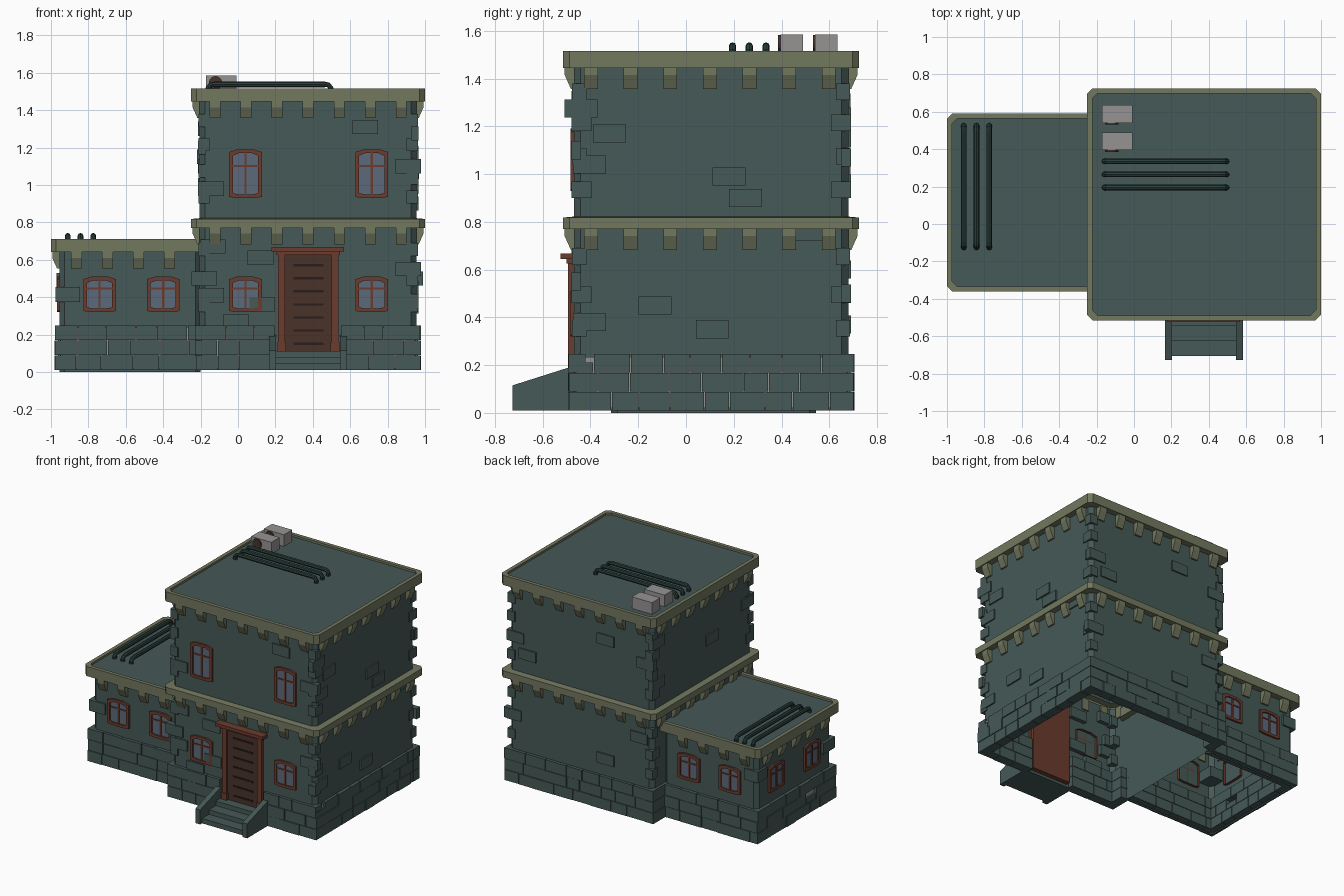
import bpy, bmesh, math, random
from mathutils import Matrix, Vector

random.seed(4)
if "Cube" in bpy.data.objects:
    bpy.data.objects.remove(bpy.data.objects["Cube"], do_unlink=True)


def material(name, *rgb):
    m = bpy.data.materials.new(name)
    m.use_nodes = True
    m.diffuse_color = (*rgb, 1)
    m.node_tree.nodes["Principled BSDF"].inputs["Base Color"].default_value = (*rgb, 1)
    return m


TEAL = material("teal_plaster", .060, .100, .095)
KHAKI = material("khaki_trim", .17, .188, .114)
BROWN = material("red_brown_wood", .147, .045, .027)
DOOR = material("dark_brown_wood", .065, .032, .023)
SLAT = material("blackish_slats", .021, .012, .010)
GLASS = material("blue_grey_glass", .107, .144, .202)
GREY = material("light_grey", .305, .288, .288)
PIPE = material("dark_green_pipe", .021, .048, .042)
MATS = [TEAL, KHAKI, BROWN, DOOR, SLAT, GLASS, GREY, PIPE]
HERE = Matrix.Identity(4)


def finish(bm, name):
    """Turn a bmesh into an object that carries only the materials it uses."""
    bmesh.ops.recalc_face_normals(bm, faces=bm.faces)
    used = sorted({f.material_index for f in bm.faces})
    for f in bm.faces:
        f.material_index = used.index(f.material_index)
    mesh = bpy.data.meshes.new(name)
    bm.to_mesh(mesh)
    bm.free()
    for i in used:
        mesh.materials.append(MATS[i])
    bpy.context.collection.objects.link(bpy.data.objects.new(name, mesh))


def loft(bm, M, loops, mats, start=None, end=None):
    """Skin equal loops of points; mats holds one material or one per band."""
    if not isinstance(mats, list):
        mats = [mats] * (len(loops) - 1)
    rings = [[bm.verts.new(M @ Vector(p)) for p in loop] for loop in loops]
    n = len(rings[0])
    for a, b, mat in zip(rings, rings[1:], mats):
        for i in range(n):
            j = (i + 1) % n
            bm.faces.new((a[i], a[j], b[j], b[i])).material_index = MATS.index(mat)
    for ring, mat in ((rings[0], start), (rings[-1], end)):
        if mat:
            bm.faces.new(ring).material_index = MATS.index(mat)


def box(bm, M, x, y, z, mat):
    loops = [[(x[0], y[0], h), (x[1], y[0], h), (x[1], y[1], h), (x[0], y[1], h)] for h in z]
    loft(bm, M, loops, mat, mat, mat)


def extrude_x(bm, M, x, profile, mat):
    loft(bm, M, [[(h, *p) for p in profile] for h in x], mat, mat, mat)


def octa(rect, grow, z, c=.028):
    """Rectangle with clipped corners."""
    x0, x1, y0, y1 = rect[0] - grow, rect[1] + grow, rect[2] - grow, rect[3] + grow
    return [(x, y, z) for x, y in ((x0 + c, y0), (x1 - c, y0), (x1, y0 + c), (x1, y1 - c),
                                   (x1 - c, y1), (x0 + c, y1), (x0, y1 - c), (x0, y0 + c))]


def frames(rect):
    """Wall frames: local x runs along the wall, local -y points outward."""
    x0, x1, y0, y1 = rect
    spots = dict(front=(0, y0, 0), right=(x1, 0, 90), back=(0, y1, 180), left=(x0, 0, -90))
    return {k: Matrix.Translation((x, y, 0)) @ Matrix.Rotation(math.radians(a), 4, "Z")
            for k, (x, y, a) in spots.items()}


TOWER = (-.205, .954, -.47, .68)
WING = (-.955, -.2, -.315, .545)
tower, wing = frames(TOWER), frames(WING)

# Wall shells, open underneath
for name, rect, z in (("tower_lower_wall", TOWER, (.01, .77)),
                      ("tower_upper_wall", TOWER, (.82, 1.445)),
                      ("wing_wall", WING, (0, .64))):
    bm = bmesh.new()
    loft(bm, HERE, [octa(rect, 0, h) for h in z], TEAL)
    finish(bm, name)

# Cornices; the roof ones have a raised rim around a sunken flat roof
for name, rect, z0, z1 in (("tower_roof", TOWER, 1.445, 1.515), ("wing_roof", WING, .64, .71)):
    bm = bmesh.new()
    loft(bm, HERE, [octa(rect, 0, z0), octa(rect, .045, z0), octa(rect, .045, z1),
                    octa(rect, .018, z1), octa(rect, .018, z1 - .015)], KHAKI, end=TEAL)
    finish(bm, name)
bm = bmesh.new()
loft(bm, HERE, [octa(TOWER, 0, .77), octa(TOWER, .045, .77), octa(TOWER, .045, .818),
                octa(TOWER, 0, .822)], KHAKI)
finish(bm, "middle_cornice")


# Corbels under the cornices
def corbels(bm, M, mid, count, top):
    profile = [(.01, top), (-.038, top), (-.038, top - .03), (-.012, top - .088), (.01, top - .088)]
    for i in range(count):
        u = mid + (i - (count - 1) / 2) * .166
        extrude_x(bm, M, (u - .029, u + .029), profile, KHAKI)


bm = bmesh.new()
for top in (.77, 1.445):
    for side, mid in (("front", .375), ("right", .1), ("back", -.375), ("left", -.1)):
        corbels(bm, tower[side], mid, 7, top)
for side, mid, count in (("front", -.615, 4), ("back", .615, 4), ("left", -.115, 5)):
    corbels(bm, wing[side], mid, count, .64)
finish(bm, "corbels")


# Rough stone courses around the foot of the walls
def stone_courses(bm, M, u0, u1):
    box(bm, M, (u0 + .03, u1 - .03), (-.008, -.002), (.02, .235), GREY)
    for row in range(3):
        z0, u = .01 + row * .08, u0
        while u < u1 - .001:
            w = random.uniform(.1, .18)
            if u1 - u - w < .06:
                w = u1 - u
            drop = .04 if random.random() < .06 else .003
            out = random.uniform(.019, .025)
            box(bm, M, (u, u + w - .004), (-out, .05), (z0, z0 + .08 - drop), TEAL)
            u += w


bm = bmesh.new()
for side, u0, u1 in (("front", -.225, .2), ("front", .55, .976), ("right", -.49, .705),
                     ("back", -.976, .225), ("left", -.705, -.55), ("left", .32, .49)):
    stone_courses(bm, tower[side], u0, u1)
finish(bm, "tower_base_stones")
bm = bmesh.new()
for side, u0, u1 in (("front", -.978, -.2), ("back", .2, .978), ("left", -.567, .337)):
    stone_courses(bm, wing[side], u0, u1)
finish(bm, "wing_base_stones")

# Single bricks showing through the plaster: centre along the wall and height
bricks = {
    "front": [(.68, 1.31), (-.145, .98), (-.145, .41), (-.18, .5), (-.135, .67), (.12, .61),
              (.13, .36), (-.01, .27), (.91, 1.1), (.91, .55)],
    "right": [(-.32, 1.17), (.18, .99), (.25, .9), (-.405, 1.04), (-.44, 1.275), (-.13, .45),
              (.11, .35), (-.405, .38), (.5, .76)],
    "back": [(-.17, 1.24), (-.8, .96), (-.9, 1.07), (-.17, .37), (-.92, .5), (.15, 1.15), (.1, .6)],
    "left": [(-.62, 1.3), (-.62, 1.0), (.41, 1.2), (0, 1.1)],
}
bm = bmesh.new()
for side, spots in bricks.items():
    for u, z in spots:
        box(bm, tower[side], (u - .069, u + .069), (-.01, .03), (z - .038, z + .038), TEAL)
box(bm, wing["front"], (-.975, -.845), (-.014, .12), (.375, .455), TEAL)
box(bm, wing["back"], (.86, .97), (-.012, .1), (.45, .53), TEAL)
finish(bm, "wall_bricks")

# Quoins poking out of the tower corners
bm = bmesh.new()
for cx in TOWER[:2]:
    for cy in TOWER[2:]:
        for i, z in enumerate((.32, .46, .62, .9, 1.04, 1.18, 1.31)):
            size = .03 + .012 * (i % 2)
            sx, sy = math.copysign(.03, .4 - cx), math.copysign(size, .1 - cy)
            mx, my = cx + sx * .75, cy + sy * .75
            box(bm, HERE, (mx - .03, mx + .03), (my - size, my + size), (z, z + .07), TEAL)
finish(bm, "corner_quoins")


# Windows with a slightly arched frame, glass and crossbars
def arch(w, z0, z1, y, rise=.014):
    h = w / 2
    return [(-h, y, z0 + .006), (-h * .6, y, z0), (h * .6, y, z0), (h, y, z0 + .006),
            (h, y, z1 - rise), (h * .5, y, z1), (-h * .5, y, z1), (-h, y, z1 - rise)]


def window(M, u, z0, z1, name):
    bm = bmesh.new()
    M = M @ Matrix.Translation((u, 0, 0))
    b = .02
    loft(bm, M, [arch(.174, z0, z1, .02), arch(.174, z0, z1, -.014),
                 arch(.174 - 2 * b, z0 + b, z1 - b, -.014),
                 arch(.174 - 2 * b, z0 + b, z1 - b, -.004)], BROWN, end=GLASS)
    box(bm, M, (-.006, .006), (-.011, 0), (z0 + b, z1 - b), BROWN)
    zc = z0 + (z1 - z0) * .66
    box(bm, M, (-.067, .067), (-.010, 0), (zc - .005, zc + .005), BROWN)
    finish(bm, name)


for u, tag in ((.04, "left"), (.715, "right")):
    window(tower["front"], u, .93, 1.19, "upper_window_" + tag)
    window(tower["front"], u, .32, .51, "lower_window_" + tag)
for side, spots in (("front", (-.74, -.4)), ("back", (.41, .74)), ("left", (-.33, .08))):
    for i, u in enumerate(spots):
        window(wing[side], u, .32, .51, f"wing_{side}_window_{i + 1}")

# Door: leaf, slats, jambs and projecting lintel
bm = bmesh.new()
F = tower["front"]
box(bm, F, (.215, .535), (-.004, .045), (.03, .64), BROWN)
box(bm, F, (.25, .5), (-.009, 0), (.11, .635), DOOR)
for i in range(7):
    z = .145 + i * .07
    box(bm, F, (.297, .457), (-.013, 0), (z, z + .012), SLAT)
for x in (.215, .5):
    box(bm, F, (x, x + .037), (-.024, .02), (.11, .63), BROWN)
    box(bm, F, (x - .005, x + .042), (-.028, .02), (.11, .16), BROWN)
box(bm, F, (.205, .545), (-.03, .02), (.625, .647), BROWN)
box(bm, F, (.18, .567), (-.055, .02), (.645, .668), BROWN)
finish(bm, "door")

# Front steps between two sloped cheek walls
bm = bmesh.new()
for x in ((.165, .203), (.545, .583)):
    extrude_x(bm, HERE, x, [(-.727, .01), (-.727, .115), (-.46, .2), (-.46, .01)], TEAL)
for i in range(3):
    box(bm, HERE, (.2, .548), (-.705 + i * .08, -.46), (.01, .045 + i * .033), TEAL)
finish(bm, "front_steps")


# Roof pipes with both ends bent down
def pipe(bm, M, s0, s1, z, r=.015):
    stations = ((s0, z, 90), (s0, z + .022, 90), (s0 + .014, z + .036, 45), (s0 + .03, z + .038, 0),
                (s1 - .03, z + .038, 0), (s1 - .014, z + .036, -45), (s1, z + .022, -90), (s1, z, -90))
    loops = []
    for s, h, deg in stations:
        a = math.radians(deg)
        ring = [(r * math.cos(k * math.pi / 4), r * math.sin(k * math.pi / 4)) for k in range(8)]
        loops.append([(s - p * math.sin(a), q, h + p * math.cos(a)) for p, q in ring])
    loft(bm, M, loops, PIPE, PIPE, PIPE)


bm = bmesh.new()
for i in range(3):
    pipe(bm, Matrix.Translation((0, .195 + i * .07, 0)), -.158, .495, 1.499)
    turn = Matrix.Translation((-.91 + i * .068, 0, 0)) @ Matrix.Rotation(math.pi / 2, 4, "Z")
    pipe(bm, turn, -.125, .525, .69)
finish(bm, "roof_pipes")

# Cooling units with a round fan on the front
bm = bmesh.new()
for y in (.395, .54):
    box(bm, HERE, (-.17, -.007), (y, y + .095), (1.499, 1.585), GREY)
    loops = [[(-.12 + .036 * math.cos(k * math.pi / 6), d, 1.546 + .036 * math.sin(k * math.pi / 6))
              for k in range(12)] for d in (y, y - .009)]
    loft(bm, HERE, loops, DOOR, end=DOOR)
finish(bm, "cooling_units")
